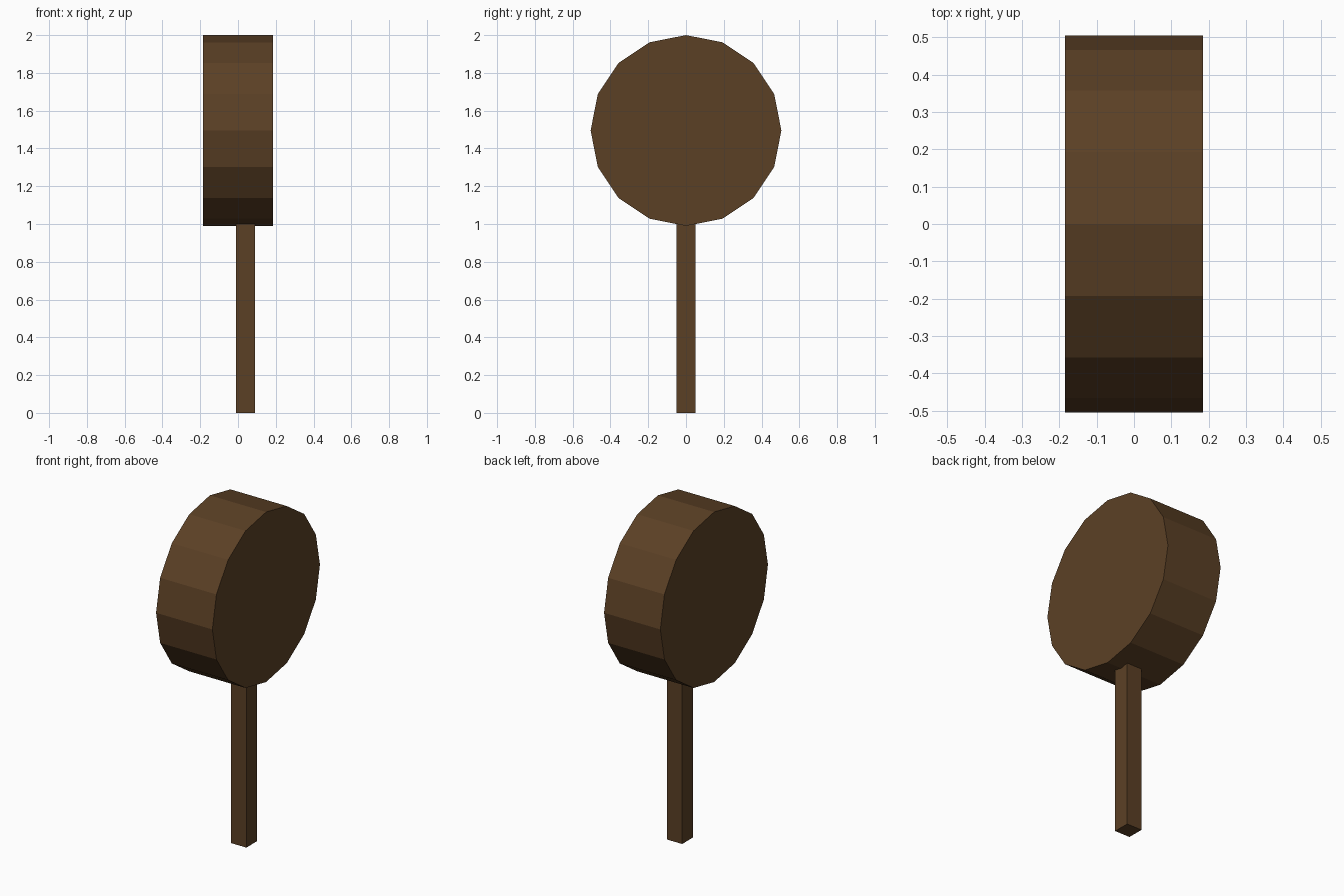
import bpy
import math

if "Cube" in bpy.data.objects:
    bpy.data.objects.remove(bpy.data.objects["Cube"])

wood = bpy.data.materials.new("dark_brown_wood")
wood.diffuse_color = (0.105, 0.051, 0.0185, 1)
wood.use_nodes = True
wood.node_tree.nodes["Principled BSDF"].inputs["Base Color"].default_value = wood.diffuse_color


def finish(name):
    ob = bpy.context.object
    ob.name = name
    ob.data.materials.append(wood)
    bpy.ops.object.transform_apply(location=False, rotation=True, scale=True)
    return ob


# Mallet head: 16-sided drum lying along x, with a corner at the very top
bpy.ops.mesh.primitive_cylinder_add(vertices=16, radius=0.505, depth=0.37,
                                    location=(0, 0, 1.495),
                                    rotation=(0, math.pi / 2, 0))
finish("mallet_head")

# Handle: square post, slightly off centre, reaching the head's underside
bpy.ops.mesh.primitive_cube_add(size=1, location=(0.04, 0, 0.5))
bpy.context.object.scale = (0.1, 0.1, 1.0)
finish("handle")
